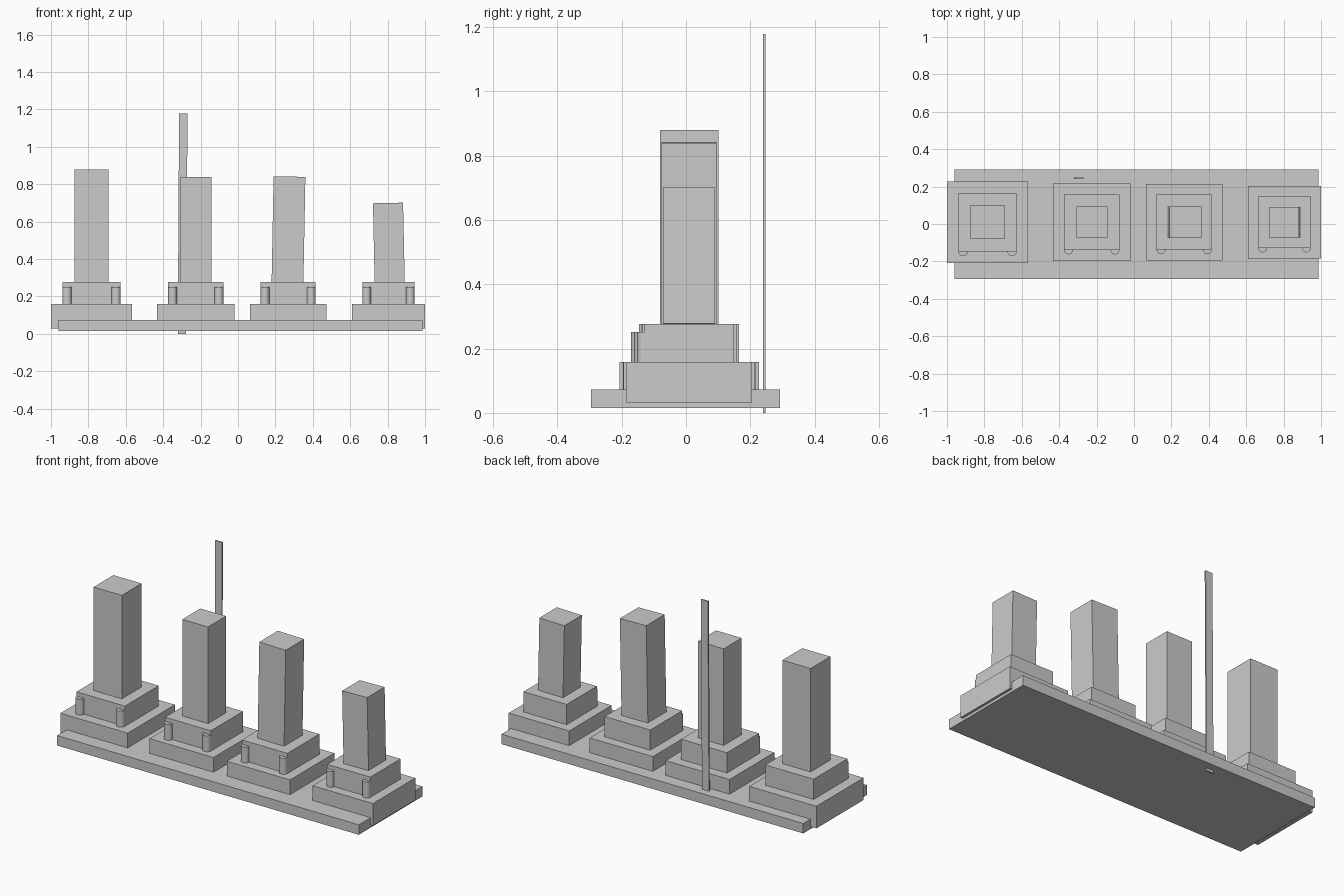
import bpy, math
from mathutils import Matrix

if "Cube" in bpy.data.objects:
    bpy.data.objects.remove(bpy.data.objects["Cube"])

grey = bpy.data.materials.new("stone_grey")
grey.diffuse_color = (0.6, 0.6, 0.6, 1)
grey.use_nodes = True
grey.node_tree.nodes["Principled BSDF"].inputs["Base Color"].default_value = grey.diffuse_color
YC = 0.0095  # shared depth centre of the monuments


def box(name, size, centre, lean=0.0):
    """Box with baked size, leaning sideways about its centre by an angle in radians."""
    bpy.ops.mesh.primitive_cube_add(size=1, location=centre, rotation=(0, lean, 0))
    ob = bpy.context.object
    ob.name = name
    ob.data.transform(Matrix.Diagonal((*size, 1)))
    ob.data.materials.append(grey)
    return ob


def post(name, r, x, y, z0, z1):
    """Round smooth-sided post."""
    bpy.ops.mesh.primitive_cylinder_add(vertices=32, radius=r, depth=z1 - z0,
                                        location=(x, y, (z0 + z1) / 2))
    ob = bpy.context.object
    ob.name = name
    ob.data.materials.append(grey)
    bpy.ops.object.shade_smooth_by_angle(angle=math.radians(35))


# Long base slab
box("base_slab", (1.946, 0.587, 0.058), (0.0125, -0.0015, 0.044))

# Monuments: centre x, half widths of plinth / block / column,
# column centre x, column top, column lean
monuments = [
    (-0.783, 0.217, 0.156, 0.091, -0.783, 0.880, 0.0),
    (-0.226, 0.206, 0.148, 0.083, -0.225, 0.840, 0.0),
    (0.268, 0.204, 0.147, 0.0850, 0.270, 0.841, 0.019),
    (0.805, 0.195, 0.139, 0.0805, 0.8065, 0.700, -0.021),
]
for i, (x, plinth, block, col, cx, top, lean) in enumerate(monuments, 1):
    box(f"plinth_{i}", (2 * plinth, 2 * plinth, 0.129), (x, YC, 0.0945))
    box(f"block_{i}", (2 * block, 2 * block, 0.118), (x, YC, 0.218))
    box(f"column_{i}", (2 * col, 2 * col, top - 0.277), (cx, YC, (top + 0.277) / 2), lean)
    # Pair of posts half sunk into the front of the block
    r = block * 0.16
    for side, s in (("left", -1), ("right", 1)):
        post(f"post_{i}_{side}", r, x + s * (block - r), YC - block, 0.159, 0.252)

# Thin flat pole behind the second monument
box("flat_pole", (0.045, 0.008, 1.178), (-0.296, 0.244, 0.589), 0.006)
